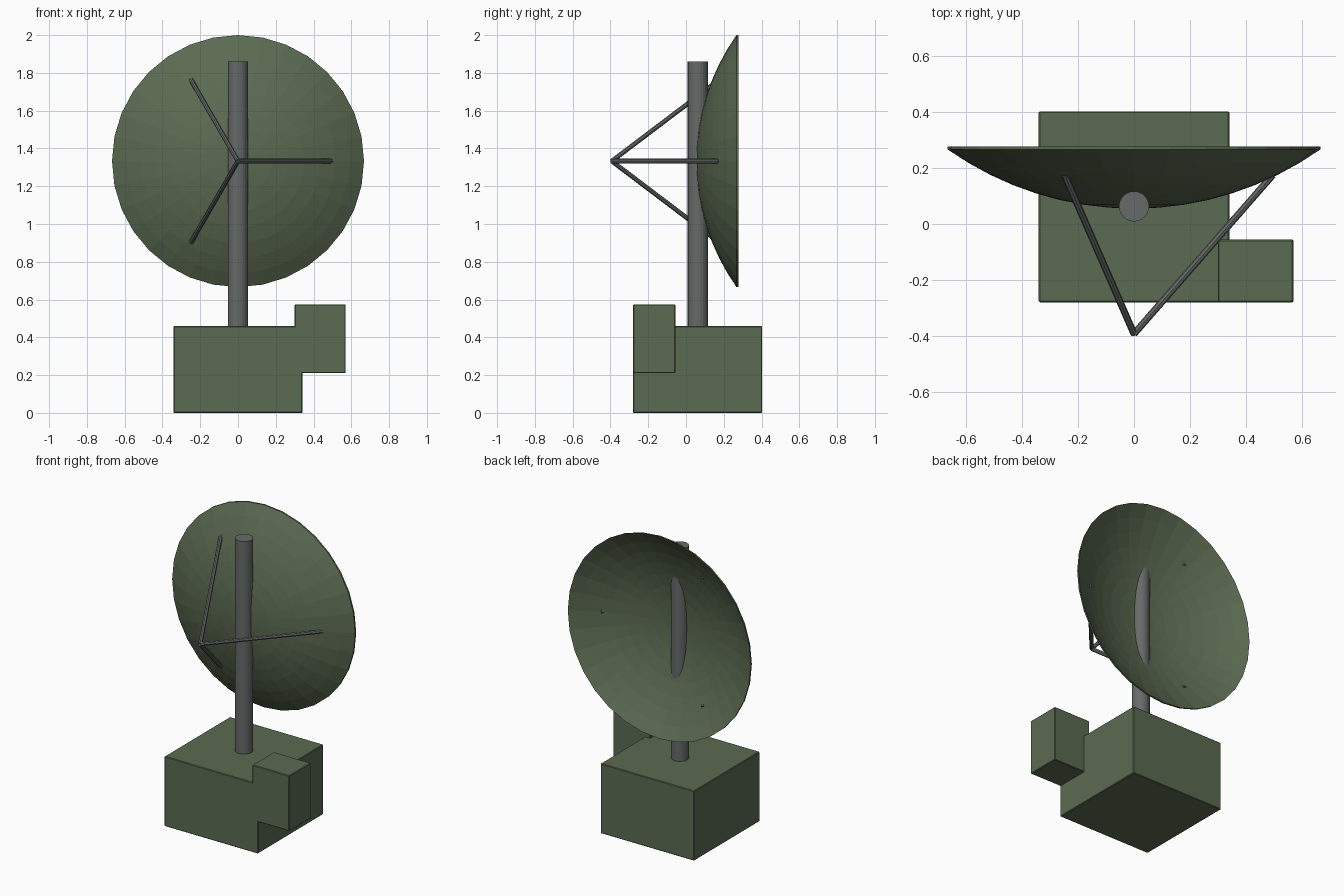
import bpy, bmesh, math
from mathutils import Vector

if "Cube" in bpy.data.objects:
    bpy.data.objects.remove(bpy.data.objects["Cube"])


def material(name, color):
    m = bpy.data.materials.new(name)
    m.diffuse_color = (*color, 1)
    m.use_nodes = True
    m.node_tree.nodes["Principled BSDF"].inputs["Base Color"].default_value = m.diffuse_color
    return m


GREEN = material("olive_paint", (0.105, 0.145, 0.083))
STEEL = material("dark_steel", (0.13, 0.145, 0.14))


def finish(name, bm, mat):
    bmesh.ops.recalc_face_normals(bm, faces=bm.faces)
    mesh = bpy.data.meshes.new(name)
    bm.to_mesh(mesh)
    bm.free()
    mesh.materials.append(mat)
    ob = bpy.data.objects.new(name, mesh)
    bpy.context.collection.objects.link(ob)
    return ob


def box(name, lo, hi, mat):
    lo, hi = Vector(lo), Vector(hi)
    bm = bmesh.new()
    bmesh.ops.create_cube(bm, size=1)
    for v in bm.verts:
        v.co = (lo + hi) / 2 + v.co * (hi - lo)
    ob = finish(name, bm, mat)
    bev = ob.modifiers.new("edge_bevel", 'BEVEL')
    bev.width = 0.004
    bev.segments = 1
    return ob


def rod(name, a, b, radius, sides, mat):
    a, b = Vector(a), Vector(b)
    bm = bmesh.new()
    bmesh.ops.create_cone(bm, cap_ends=True, segments=sides, radius1=radius,
                          radius2=radius, depth=(b - a).length)
    rot = (b - a).to_track_quat('Z', 'Y')
    for v in bm.verts:
        v.co = rot @ v.co + (a + b) / 2
    return finish(name, bm, mat)


# Equipment cabinet and side control box
box("base_cabinet", (-0.341, -0.28, 0), (0.341, 0.403, 0.46), GREEN)
box("control_box", (0.30, -0.28, 0.21), (0.57, -0.056, 0.575), GREEN)

# Mast
rod("mast", (0, 0.063, 0.44), (0, 0.063, 1.86), 0.054, 24, STEEL)

# Dish: thin spherical cap, bulging to the front
CENTRE_Z, RIM, DEPTH, RINGS, SIDES = 1.333, 0.667, 0.212, 8, 32
R = (RIM ** 2 + DEPTH ** 2) / (2 * DEPTH)
max_angle = math.asin(RIM / R)
outer = [(R * math.sin(t), 0.055 + R * (1 - math.cos(t)))
         for t in (max_angle * i / RINGS for i in range(RINGS + 1))]
profile = outer + [(r, y + 0.011) for r, y in reversed(outer)]
bm = bmesh.new()
verts = [bm.verts.new((r, y, CENTRE_Z)) for r, y in profile]
edges = [bm.edges.new(p) for p in zip(verts, verts[1:])]
bmesh.ops.spin(bm, geom=verts + edges, cent=(0, 0, CENTRE_Z), axis=(0, 1, 0),
               angle=math.tau, steps=SIDES, use_merge=False)
bmesh.ops.remove_doubles(bm, verts=bm.verts, dist=1e-4)
finish("dish", bm, GREEN)

# Three feed struts meeting in front of the dish
for i in range(3):
    a = math.tau * i / 3
    rod(f"feed_strut_{i + 1}", (0, -0.393, CENTRE_Z),
        (0.497 * math.cos(a), 0.176, CENTRE_Z + 0.497 * math.sin(a)),
        0.0125, 8, STEEL)
